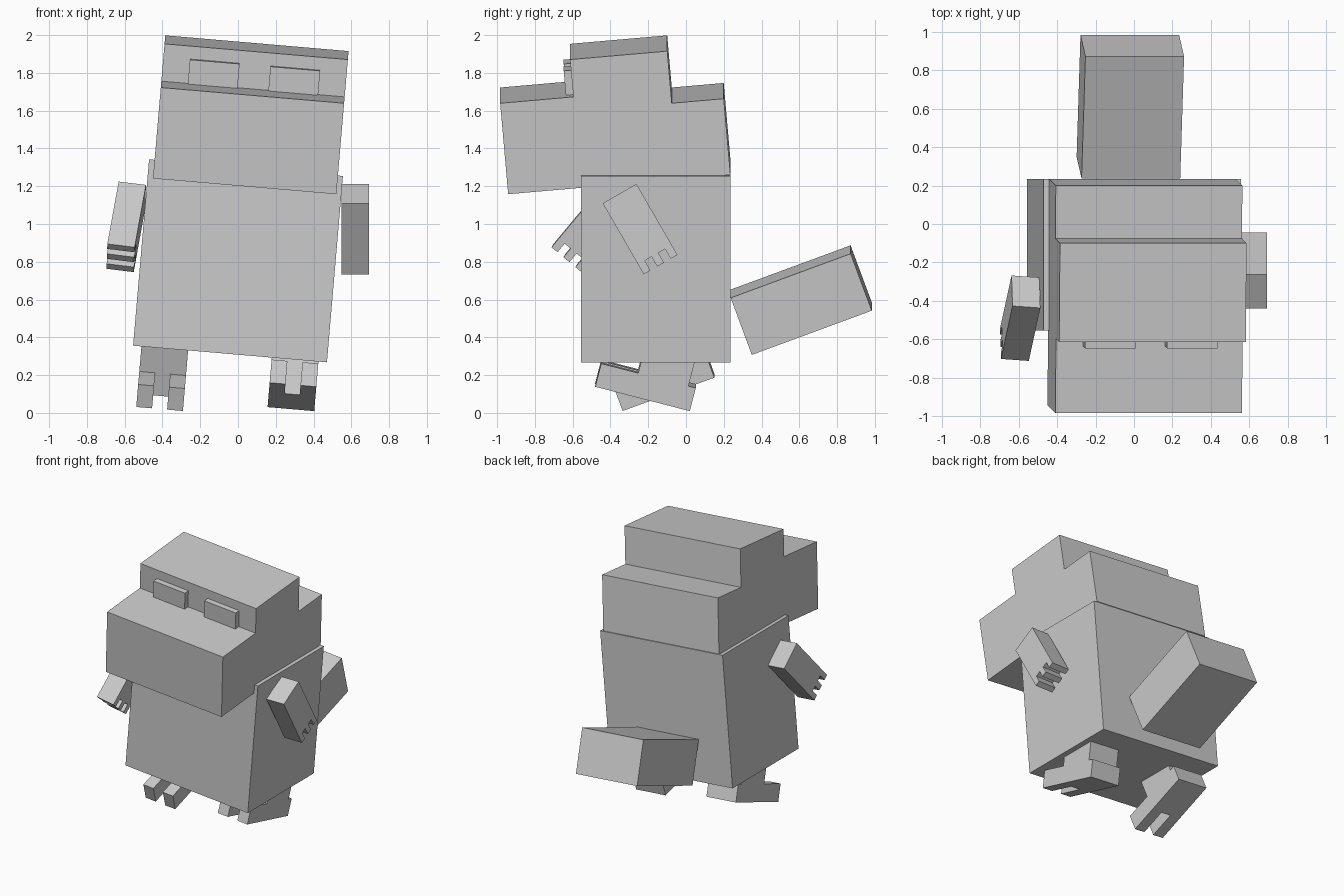
import bpy
import bmesh
from math import radians

cube = bpy.data.objects.get("Cube")
if cube:
    bpy.data.objects.remove(cube, do_unlink=True)

GREY = (0.6, 0.6, 0.6, 1.0)
grey = bpy.data.materials.new("plain grey")
grey.use_nodes = True
grey.diffuse_color = GREY
grey.node_tree.nodes["Principled BSDF"].inputs["Base Color"].default_value = GREY


def prism(name, outline, low, high, axis, place, tilt):
    """Extrude a flat outline along the x or z axis, then place and tilt it."""
    def point(a, b, c):
        return (c, a, b) if axis == "x" else (a, b, c)
    bm = bmesh.new()
    face = bm.faces.new([bm.verts.new(point(a, b, low)) for a, b in outline])
    side = bmesh.ops.extrude_face_region(bm, geom=[face])["geom"]
    for v in side:
        if isinstance(v, bmesh.types.BMVert):
            v.co["xyz".index(axis)] = high
    bmesh.ops.recalc_face_normals(bm, faces=bm.faces)
    mesh = bpy.data.meshes.new(name)
    bm.to_mesh(mesh)
    bm.free()
    mesh.materials.append(grey)
    obj = bpy.data.objects.new(name, mesh)
    bpy.context.collection.objects.link(obj)
    obj.location = place
    obj.rotation_euler = [radians(t) for t in tilt]
    return obj


def rect(a0, a1, b0, b1):
    return [(a0, b0), (a1, b0), (a1, b1), (a0, b1)]


def block(name, size, place, tilt):
    x, y, z = (s / 2 for s in size)
    return prism(name, rect(-x, x, -y, y), -z, z, "z", place, tilt)


# Body and tail
block("body", (1.03, 0.79, 0.99), (0, -0.16, 0.805), (0, 4.9, 0))
block("tail", (0.515, 0.677, 0.323), (-0.019, 0.61, 0.597), (20.3, 4.9, 0))

# Head: stepped side profile with snout, brow and rear shelf
neck, nod = (0.044, 0.235, 1.302), (5, 4.9, 0)
profile = [(0, 0), (0, 0.406), (-0.276, 0.406), (-0.276, 0.684),
           (-0.792, 0.684), (-0.792, 0.485), (-1.181, 0.485), (-1.181, 0)]
prism("head", profile, -0.487, 0.487, "x", neck, nod)

# Eyes resting on the snout
for side, x in (("right", -0.214), ("left", 0.214)):
    prism(side + "_eye", rect(-0.832, -0.79, 0.485, 0.615),
          x - 0.132, x + 0.132, "x", neck, nod)


# Arms: a block whose lower end is cut into three fingers
def arm(name, place, tilt):
    half, end, depth = 0.103, 0.217, 0.06
    step = 2 * half / 5
    outline = [(half, end), (-half, end)]
    for i in range(5):
        z = -end + (depth if i % 2 else 0)
        outline += [(-half + i * step, z), (-half + (i + 1) * step, z)]
    prism(name, outline, -0.073, 0.073, "x", place, tilt)


arm("left_arm", (0.62, -0.243, 0.973), (30, 0, 0))
arm("right_arm", (-0.592, -0.49, 0.985), (-40, 7, -4))


# Legs: a two-toed foot with a column rising into the body
def leg(side, place, tilt):
    w, gap, toe, notch = 0.124, 0.04, -0.517, -0.315
    foot = [(-w, 0), (-w, toe), (-gap, toe), (-gap, notch),
            (gap, notch), (gap, toe), (w, toe), (w, 0)]
    prism(side + "_foot", foot, 0, 0.127, "z", place, tilt)
    prism(side + "_leg", rect(-w, w, notch, -0.04), 0.127, 0.36, "z", place, tilt)


leg("left", (0.28, 0.02, 0.02), (-14.5, 4.9, 0))
leg("right", (-0.40, 0.15, 0.197), (20, 4.9, 0))
